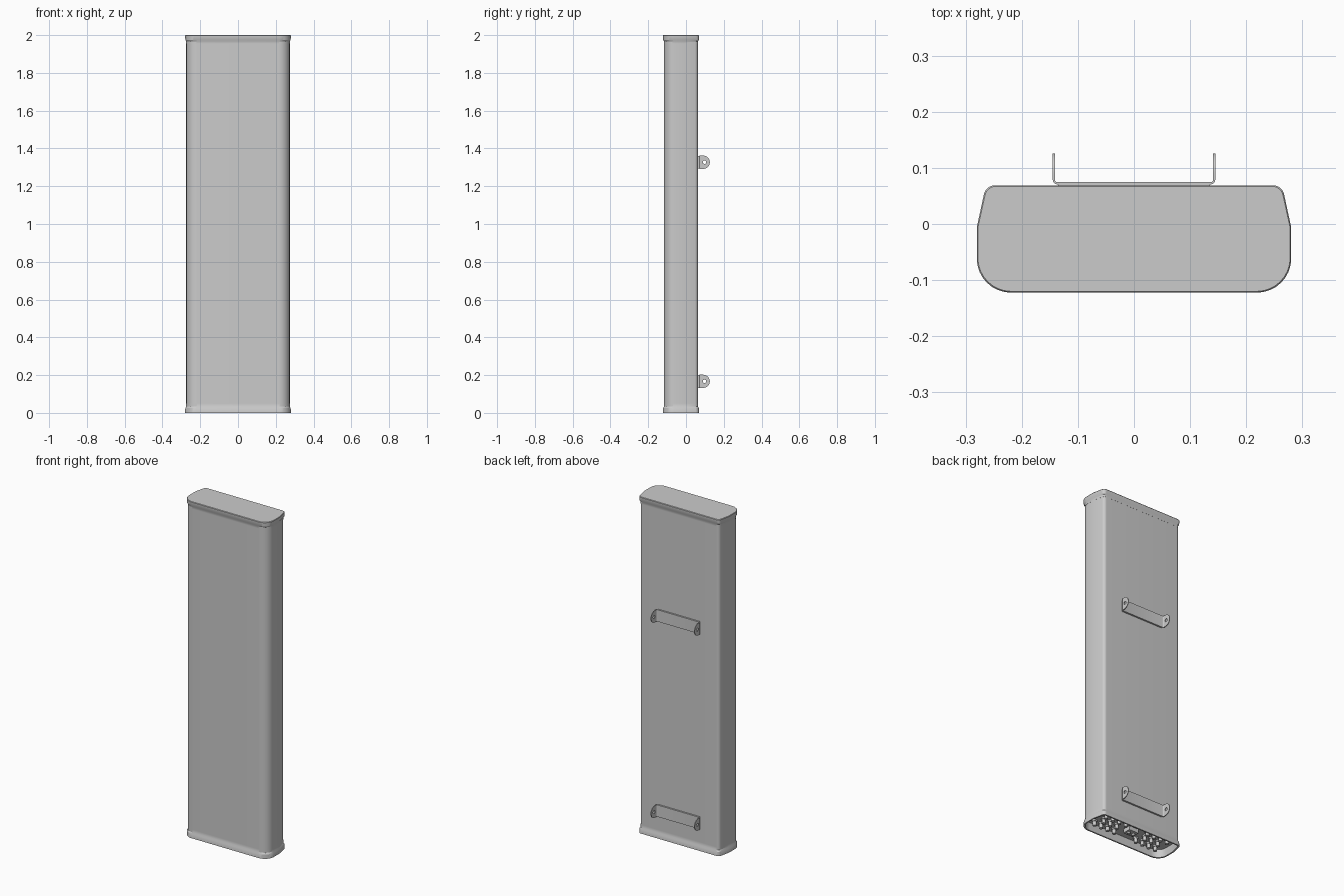
import bpy, bmesh, math
from mathutils import Vector

if "Cube" in bpy.data.objects:
    bpy.data.objects.remove(bpy.data.objects["Cube"])


def finish(bm, name):
    bmesh.ops.recalc_face_normals(bm, faces=bm.faces[:])
    me = bpy.data.meshes.new(name)
    bm.to_mesh(me)
    bm.free()
    ob = bpy.data.objects.new(name, me)
    bpy.context.collection.objects.link(ob)
    bpy.ops.object.select_all(action='DESELECT')
    bpy.context.view_layer.objects.active = ob
    ob.select_set(True)
    bpy.ops.object.shade_smooth_by_angle(angle=math.radians(30))
    return ob


def loft(name, loops, close_start=True, close_end=True, wrap=False):
    bm = bmesh.new()
    rings = [[bm.verts.new(p) for p in loop] for loop in loops]
    n = len(rings[0])
    pairs = list(zip(rings, rings[1:]))
    if wrap:
        pairs.append((rings[-1], rings[0]))
    for a, b in pairs:
        for i in range(n):
            j = (i + 1) % n
            bm.faces.new((a[i], a[j], b[j], b[i]))
    if close_start and not wrap:
        bm.faces.new(rings[0])
    if close_end and not wrap:
        bm.faces.new(rings[-1])
    return finish(bm, name)


def rounded(corners, seg=10):
    # polygon with a radius at each corner
    out = []
    for i, (x, y, r) in enumerate(corners):
        p = Vector((x, y))
        if r == 0:
            out.append(p)
            continue
        a = (Vector(corners[i - 1][:2]) - p).normalized()
        b = (Vector(corners[(i + 1) % len(corners)][:2]) - p).normalized()
        ang = a.angle(b) / 2
        c = p + (a + b).normalized() * (r / math.sin(ang))
        s = p + a * (r / math.tan(ang)) - c
        e = p + b * (r / math.tan(ang)) - c
        for k in range(seg + 1):
            out.append(c + s.lerp(e, k / seg).normalized() * r)
    return out


half = [(0.28, -0.122, 0.06), (0.28, -0.005, 0), (0.264, 0.069, 0.02)]
PROFILE = rounded(half + [(-x, y, r) for x, y, r in reversed(half)])
CY = -0.027


def section(inset, z):
    sx, sy = 1 - inset / 0.28, 1 - inset / 0.0955
    return [(p.x * sx, CY + (p.y - CY) * sy, z) for p in PROFILE]


# long radome body, its underside is the connector plate
loft("radome_body", [section(0.006, 0.046), section(0.006, 1.98)])

# end caps
loft("top_cap", [section(0.0055, 1.955), section(0.0055, 1.967),
                 section(0.001, 1.975), section(0, 1.997), section(0.002, 2.0)])
loft("bottom_cap", [section(0.012, 0.045), section(0.008, 0.0), section(0, 0.0),
                    section(0.001, 0.025), section(0.0055, 0.033),
                    section(0.0055, 0.05)], close_end=False)


# connectors in the bottom recess
def cylinder(name, x, y, z0, z1, r, n):
    def ring(z):
        return [(x + r * math.cos(2 * math.pi * k / n),
                 y + r * math.sin(2 * math.pi * k / n), z) for k in range(n)]
    return loft(name, [ring(z0), ring(z1)])


def box(name, x0, x1, y0, y1, z0, z1):
    def ring(z):
        return [(x0, y0, z), (x1, y0, z), (x1, y1, z), (x0, y1, z)]
    return loft(name, [ring(z0), ring(z1)])


for side in (-1, 1):
    for row, y in enumerate((-0.075, -0.027, 0.021)):
        for col in range(4 if row != 1 else 3):
            x = side * (0.075 + 0.045 * col + (0.022 if row == 1 else 0))
            cylinder("connector_nut", x, y, 0.036, 0.047, 0.015, 6)
            cylinder("connector_barrel", x, y, 0.012, 0.038, 0.0105, 16)
box("control_block", -0.032, 0.032, -0.05, 0.0, 0.022, 0.047)
for x in (-0.016, 0.016):
    cylinder("control_port", x, -0.025, 0.012, 0.024, 0.01, 16)

# mounting brackets
T, YB, XO, R = 0.004, 0.0705, 0.145, 0.009


def arc(r):
    return [(XO - R + r * math.sin(a), YB + R - r * math.cos(a))
            for a in (math.pi / 2 * k / 6 for k in range(7))]


outer, inner = arc(R), arc(R - T)
WEB = ([(-x, y) for x, y in reversed(outer)] + outer +
       inner[::-1] + [(-x, y) for x, y in inner])


def ear(name, x0, x1, zc):
    y0, yc, r, yh, rh = YB + R, 0.091, 0.035, 0.098, 0.009
    edge = [(yc + r * math.cos(a), r * math.sin(a))
            for a in (-math.pi / 2 + math.pi * k / 20 for k in range(21))]
    edge += [(y0, r - 2 * r * k / 8) for k in range(9)]
    hole = []
    for y, z in edge:
        a = math.atan2(z, y - yh)
        hole.append((yh + rh * math.cos(a), rh * math.sin(a)))
    loft(name, [[(x, y, zc + z) for y, z in pts] for x, pts in
                ((x0, edge), (x1, edge), (x1, hole), (x0, hole))], wrap=True)


for zc in (0.167, 1.327):
    loft("bracket_web", [[(x, y, zc + h) for x, y in WEB] for h in (-0.035, 0.035)])
    box("bracket_spacer", -0.135, 0.135, 0.058, YB + 0.001, zc - 0.034, zc + 0.034)
    for side in (-1, 1):
        ear("bracket_ear", side * (XO - T), side * XO, zc)
